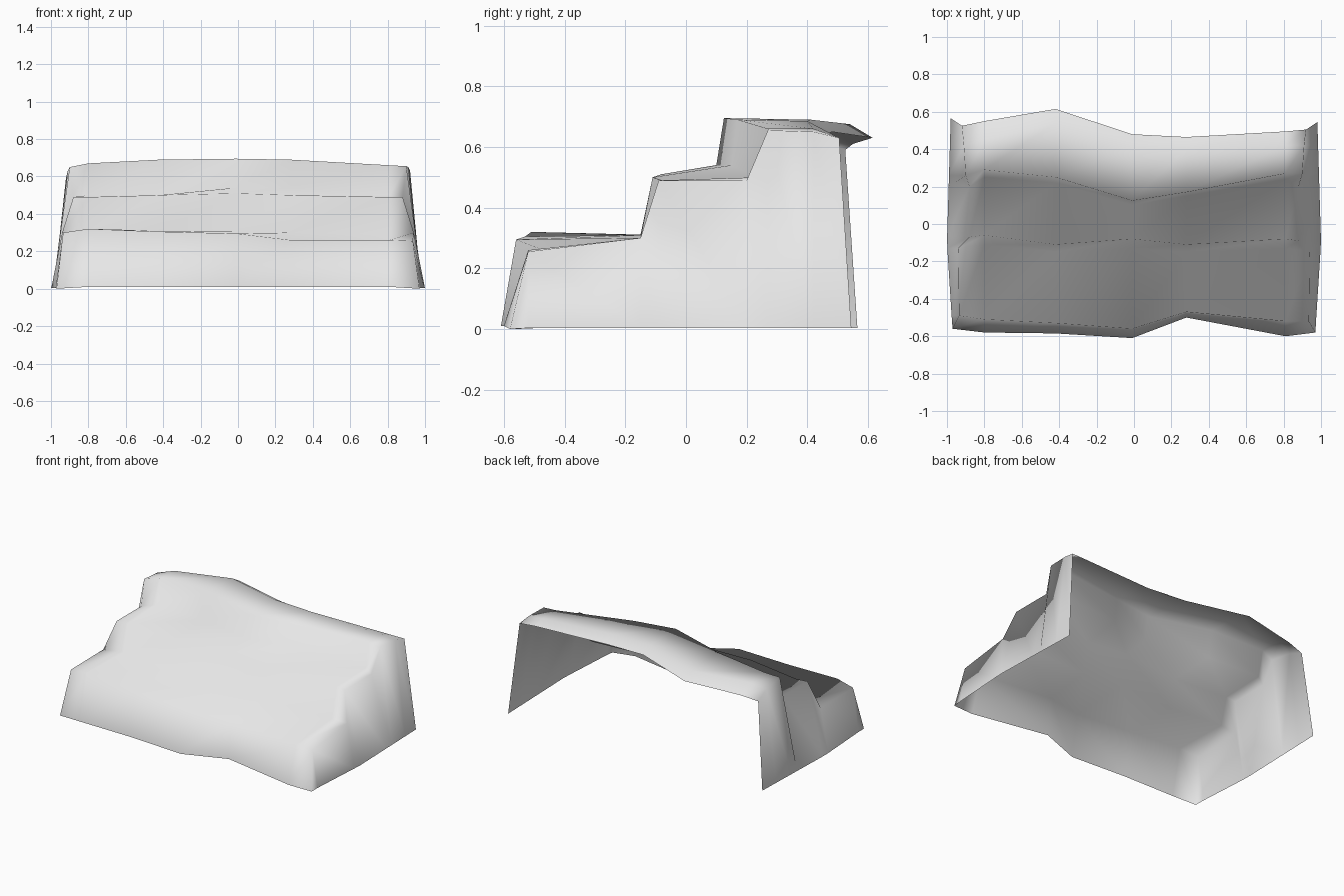
import bpy
import bmesh

default_cube = bpy.data.objects.get("Cube")
if default_cube:
    bpy.data.objects.remove(default_cube, do_unlink=True)


def make_material(name, colour):
    material = bpy.data.materials.new(name)
    material.use_nodes = True
    material.diffuse_color = colour
    material.node_tree.nodes["Principled BSDF"].inputs["Base Color"].default_value = colour
    return material


# Inner column positions shared by every contour of the ledge
COLUMNS = (-.8, -.42, -.01, .28, .81)

# Contours from the foot to the back lip: half width, depths and heights
CONTOURS = {
    "foot": (.97, (-.56, -.58, -.585, -.61, -.5, -.6, -.58),
             (0, .01, .01, .01, .01, .01, 0)),
    "low_step_edge": (.935, (-.49, -.51, -.53, -.56, -.47, -.52, -.52),
                      (.3, .32, .305, .295, .26, .26, .255)),
    "low_step_back": (.94, (-.13, -.11, -.15, -.13, -.15, -.13, -.15),
                      (.3, .31, .31, .31, .3, .29, .3)),
    "middle_step_edge": (.88, (-.07, -.06, -.11, -.08, -.11, -.08, -.09),
                         (.49, .49, .5, .51, .5, .49, .49)),
    "middle_step_back": (.88, (.2, .25, .22, .1, .15, .24, .2),
                         (.49, .5, .51, .54, .54, .5, .49)),
    "top_step_edge": (.9, (.26, .29, .25, .125, .17, .27, .27),
                      (.65, .67, .69, .695, .69, .66, .655)),
    "top_step_back": (.91, (.42, .45, .54, .41, .4, .42, .42),
                      (.63, .66, .675, .69, .685, .66, .65)),
    "back_lip": (.92, (.525, .55, .615, .48, .465, .495, .505),
                 (.59, .61, .63, .65, .64, .635, .63)),
}


def ground_half_width(y):
    """Outline of the side walls where they meet the ground."""
    if y < -.1:
        return 1 - .03 * (-.1 - y) / .47
    return 1 - .02 * (y + .1) / .66


def build_ledge():
    bm = bmesh.new()
    grid = []
    for name, (half_width, depths, heights) in CONTOURS.items():
        xs = (-half_width, *COLUMNS, half_width)
        row = [bm.verts.new(point) for point in zip(xs, depths, heights)]
        # Side walls drop from the contour ends to the ground
        if name == "foot":
            row = [row[0], *row, row[-1]]
        else:
            lean = .04 if name == "back_lip" else 0
            feet = []
            for side, end in ((-1, row[0]), (1, row[-1])):
                y = end.co.y + lean
                feet.append(bm.verts.new((side * ground_half_width(y), y, .003)))
            row = [feet[0], *row, feet[1]]
        grid.append(row)

    # Skin neighbouring contours, leaving the back and underside open
    for lower, upper in zip(grid, grid[1:]):
        for i in range(len(lower) - 1):
            corners = (lower[i], lower[i + 1], upper[i + 1], upper[i])
            bm.faces.new(list(dict.fromkeys(corners)))

    mesh = bpy.data.meshes.new("stepped_rock_ledge")
    bm.to_mesh(mesh)
    bm.free()
    mesh.shade_smooth()
    mesh.materials.append(make_material("pale_grey_stone", (.8, .8, .8, 1)))
    ledge = bpy.data.objects.new("stepped_rock_ledge", mesh)
    bpy.context.collection.objects.link(ledge)
    return ledge


build_ledge()
